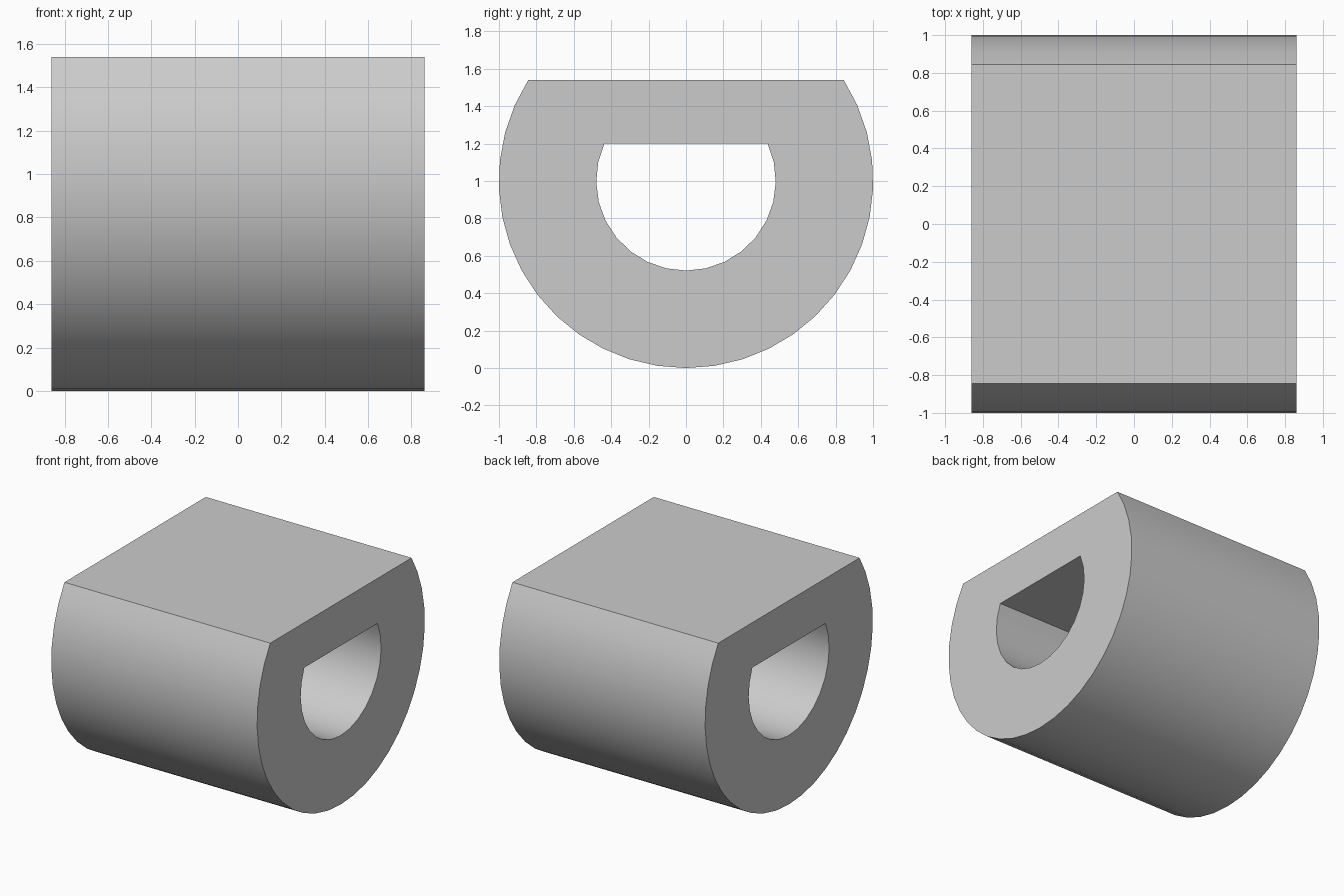
import bpy, bmesh
from math import sin, cos, asin, pi, radians

if "Cube" in bpy.data.objects:
    bpy.data.objects.remove(bpy.data.objects["Cube"])

HALF_LENGTH = 0.86
CENTRE_Z = 1.001


def d_profile(bm, radius, flat_z, segments):
    """Closed D-shaped outline: an arc under a flat top, in the y-z plane."""
    end = pi / 2 + asin((flat_z - CENTRE_Z) / radius)
    verts = []
    for i in range(segments + 1):
        a = -end + 2 * end * i / segments
        verts.append(bm.verts.new((-HALF_LENGTH, radius * sin(a),
                                   CENTRE_Z - radius * cos(a))))
    return [bm.edges.new((v, verts[(i + 1) % len(verts)]))
            for i, v in enumerate(verts)]


bm = bmesh.new()

# End face: outer outline with the D-shaped hole
edges = d_profile(bm, 1.001, 1.54, 28) + d_profile(bm, 0.48, 1.20, 18)
bmesh.ops.triangle_fill(bm, edges=edges, use_beauty=True)

# Extrude along x, keeping the starting face as the other end
result = bmesh.ops.extrude_face_region(bm, geom=bm.faces[:], use_keep_orig=True)
moved = [g for g in result["geom"] if isinstance(g, bmesh.types.BMVert)]
bmesh.ops.translate(bm, verts=moved, vec=(2 * HALF_LENGTH, 0, 0))
bmesh.ops.recalc_face_normals(bm, faces=bm.faces[:])

# Merge the flat end triangles
bmesh.ops.dissolve_limit(bm, angle_limit=radians(1),
                         verts=bm.verts[:], edges=bm.edges[:])

mesh = bpy.data.meshes.new("flat_topped_sleeve")
bm.to_mesh(mesh)
bm.free()
sleeve = bpy.data.objects.new("flat_topped_sleeve", mesh)
bpy.context.collection.objects.link(sleeve)

# Smooth arcs, sharp rims and flats
bpy.context.view_layer.objects.active = sleeve
sleeve.select_set(True)
bpy.ops.object.shade_smooth_by_angle(angle=radians(30))
